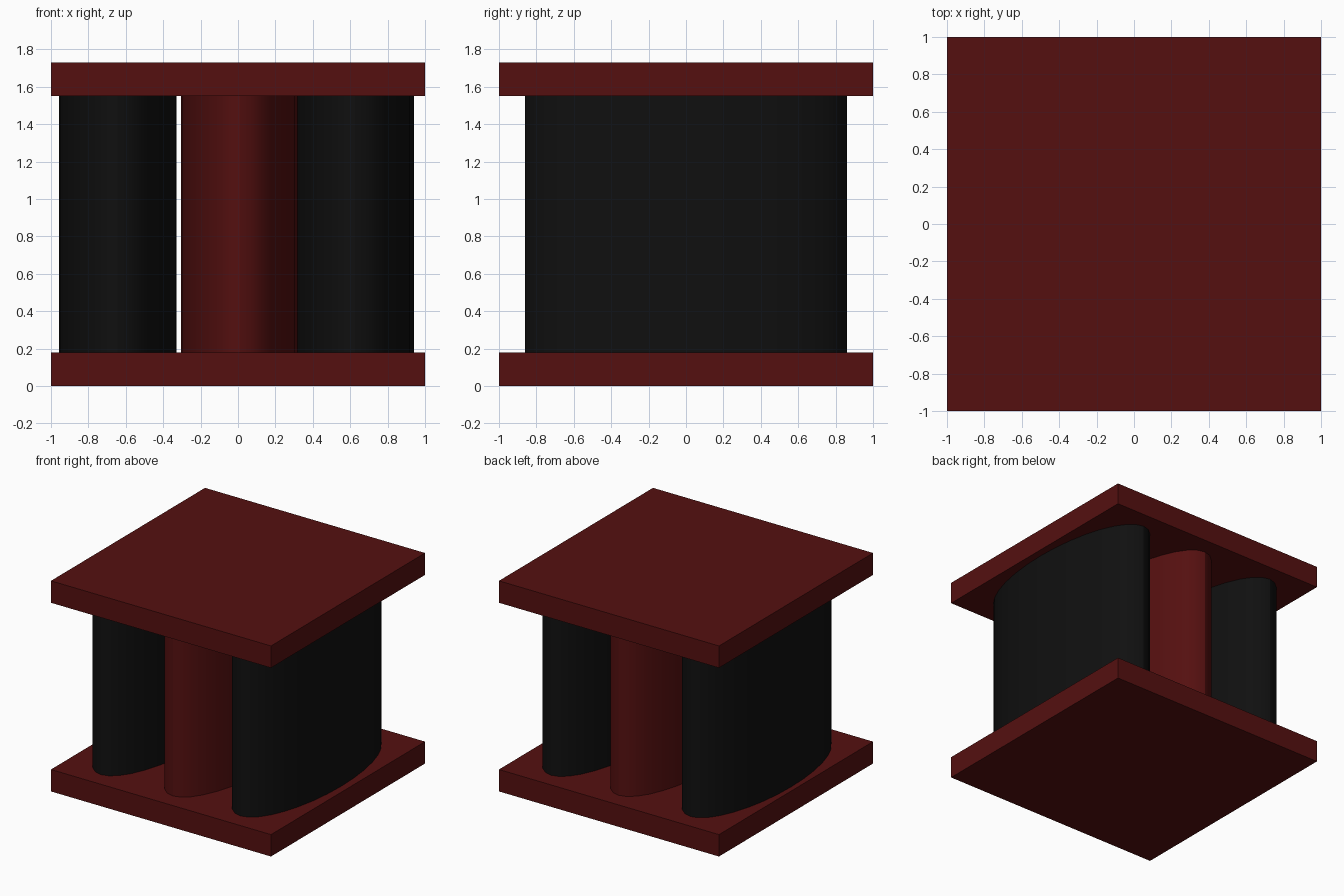
import bpy

if "Cube" in bpy.data.objects:
    bpy.data.objects.remove(bpy.data.objects["Cube"])


def material(name, rgb):
    mat = bpy.data.materials.new(name)
    mat.diffuse_color = (*rgb, 1)
    mat.use_nodes = True
    mat.node_tree.nodes["Principled BSDF"].inputs["Base Color"].default_value = mat.diffuse_color
    return mat


RED = material("dark_red", (0.09, 0.005, 0.005))
BLACK = material("black", (0.005, 0.005, 0.005))

PLATE = 0.18            # plate thickness
HEIGHT = 1.73           # overall height
COL_H = HEIGHT - 2 * PLATE


def finish(name, scale, mat):
    ob = bpy.context.object
    ob.name = name
    ob.scale = scale
    bpy.ops.object.transform_apply(location=False, rotation=False, scale=True)
    ob.data.materials.append(mat)
    return ob


# Square end plates
for name, z in (("bottom_plate", PLATE / 2), ("top_plate", HEIGHT - PLATE / 2)):
    bpy.ops.mesh.primitive_cube_add(size=1, location=(0, 0, z))
    finish(name, (2, 2, PLATE), RED)

# Three elliptical columns side by side
for name, x, mat in (("left_column", -0.643, BLACK),
                     ("middle_column", 0.01, RED),
                     ("right_column", 0.625, BLACK)):
    bpy.ops.mesh.primitive_cylinder_add(vertices=32, radius=1, depth=COL_H,
                                        location=(x, 0, HEIGHT / 2))
    finish(name, (0.315, 0.861, 1), mat)
    bpy.ops.object.shade_smooth_by_angle()
